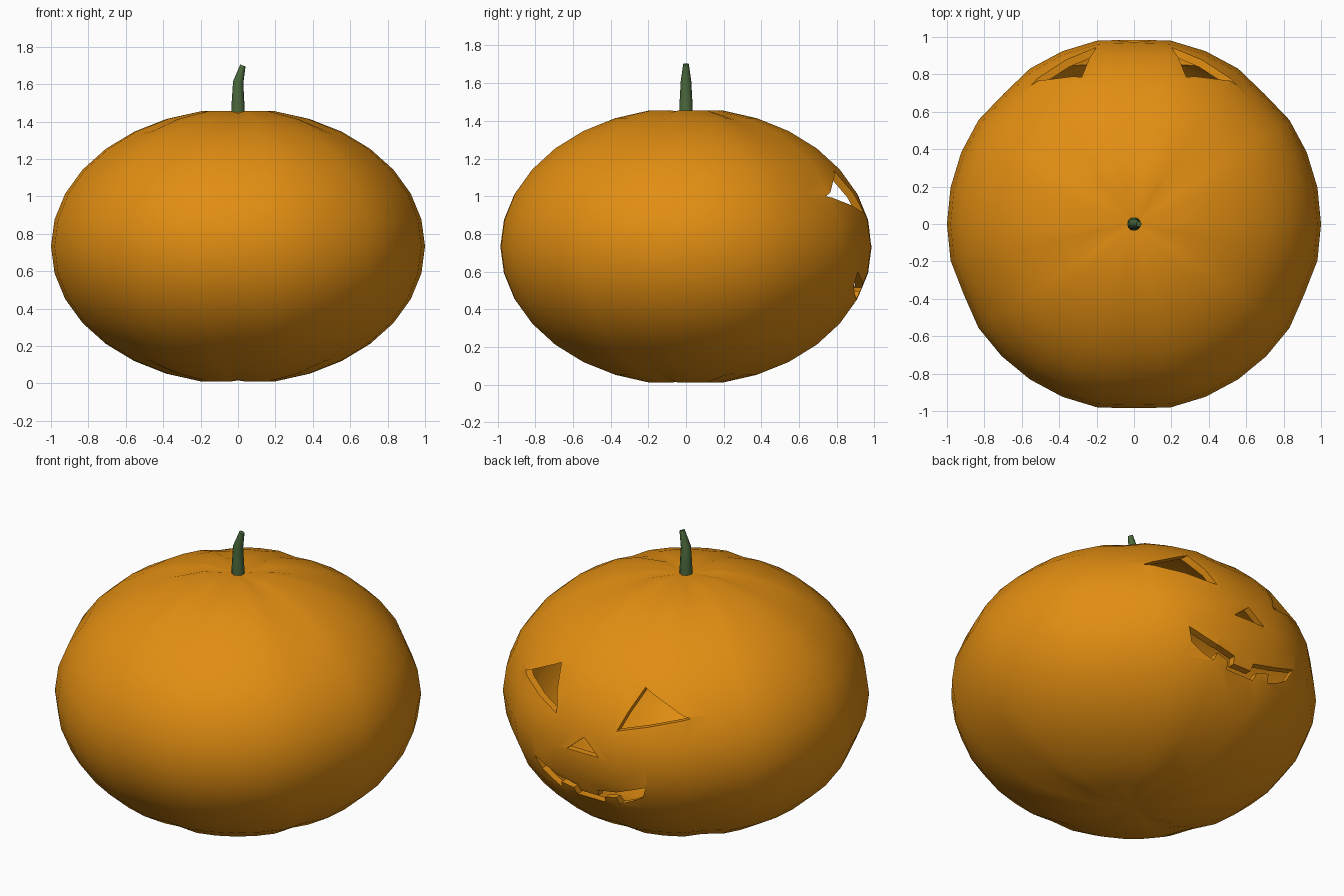
import bpy, bmesh, math

if "Cube" in bpy.data.objects:
    bpy.data.objects.remove(bpy.data.objects["Cube"])

def material(name, rgb):
    m = bpy.data.materials.new(name)
    m.diffuse_color = (*rgb, 1)
    m.use_nodes = True
    m.node_tree.nodes["Principled BSDF"].inputs["Base Color"].default_value = m.diffuse_color
    return m

orange = material("pumpkin orange", (0.76, 0.27, 0.006))
green = material("stem green", (0.07, 0.14, 0.045))

def make_object(name, bm, mat=None):
    bmesh.ops.recalc_face_normals(bm, faces=bm.faces)
    me = bpy.data.meshes.new(name)
    bm.to_mesh(me)
    bm.free()
    ob = bpy.data.objects.new(name, me)
    bpy.context.collection.objects.link(ob)
    if mat:
        me.materials.append(mat)
    return ob

def activate(ob):
    bpy.ops.object.select_all(action='DESELECT')
    ob.select_set(True)
    bpy.context.view_layer.objects.active = ob

# Pumpkin body: squashed sphere with shallow grooves and flattened poles
MID, HALF = 0.733, 0.737
GROOVES = (90, 45, 135, -22.5, -90, -157.5)
bm = bmesh.new()
bmesh.ops.create_uvsphere(bm, u_segments=32, v_segments=16, radius=1)
for v in bm.verts:
    x, y, z = v.co
    r = math.hypot(x, y)
    scale = 1.0
    if r < 0.01:
        z *= 0.972
    else:
        ang = math.degrees(math.atan2(y, x))
        if any(abs((ang - g + 180) % 360 - 180) < 2 for g in GROOVES):
            scale = 0.985
    v.co = (x * scale, y * scale, MID + HALF * z * scale)
body = make_object("pumpkin_shell", bm, orange)
solid = body.modifiers.new("thickness", 'SOLIDIFY')
solid.thickness = 0.04
solid.offset = -1

# Face cutters: outlines in x and z pushed through the back wall
def cutter(name, outline):
    bm = bmesh.new()
    face = bm.faces.new([bm.verts.new((x, 0.45, z)) for x, z in outline])
    ext = bmesh.ops.extrude_face_region(bm, geom=[face])
    for v in ext["geom"]:
        if isinstance(v, bmesh.types.BMVert):
            v.co.y = 1.3
    ob = make_object(name, bm)
    ob.hide_render = True
    return ob

def mirrored(half):
    return half + [(-x, z) for x, z in reversed(half) if x > 0]

eye = [(0.55, 1.0), (0.2, 0.91), (0.28, 1.135)]
nose = [(0, 0.83), (0.105, 0.74)]
mouth = [(0.06, 0.475), (0.068, 0.515), (0.2, 0.54), (0.37, 0.60),
         (0.335, 0.525), (0.265, 0.485), (0.192, 0.455), (0.182, 0.498),
         (0.105, 0.48), (0.092, 0.437)]
cutters = [cutter("eye_cutter_a", eye),
           cutter("eye_cutter_b", [(-x, z) for x, z in eye]),
           cutter("nose_cutter", mirrored(nose)),
           cutter("mouth_cutter", mirrored(mouth))]
for c in cutters:
    mod = body.modifiers.new("cut", 'BOOLEAN')
    mod.operation = 'DIFFERENCE'
    mod.solver = 'EXACT'
    mod.object = c
activate(body)
for mod in list(body.modifiers):
    bpy.ops.object.modifier_apply(modifier=mod.name)
for c in cutters:
    bpy.data.objects.remove(c)
for p in body.data.polygons:
    p.material_index = 0
activate(body)
bpy.ops.object.shade_smooth_by_angle(angle=math.radians(30))

# Stem: tapered rings leaning sideways at the tip
RINGS = [(0, 1.42, 0.037, 0), (0, 1.5, 0.034, 0),
         (0.001, 1.61, 0.028, 0.2), (0.026, 1.7, 0.015, 0.35)]
SIDES = 12
bm = bmesh.new()
rings = []
for cx, cz, r, tilt in RINGS:
    ring = []
    for i in range(SIDES):
        a = math.tau * i / SIDES
        dx = r * math.cos(a)
        ring.append(bm.verts.new((cx + dx * math.cos(tilt), r * math.sin(a),
                                  cz - dx * math.sin(tilt))))
    rings.append(ring)
for lo, hi in zip(rings, rings[1:]):
    for i in range(SIDES):
        j = (i + 1) % SIDES
        bm.faces.new((lo[i], lo[j], hi[j], hi[i]))
bm.faces.new(rings[0][::-1])
bm.faces.new(rings[-1])
stem = make_object("stem", bm, green)
activate(stem)
bpy.ops.object.shade_smooth_by_angle(angle=math.radians(40))
